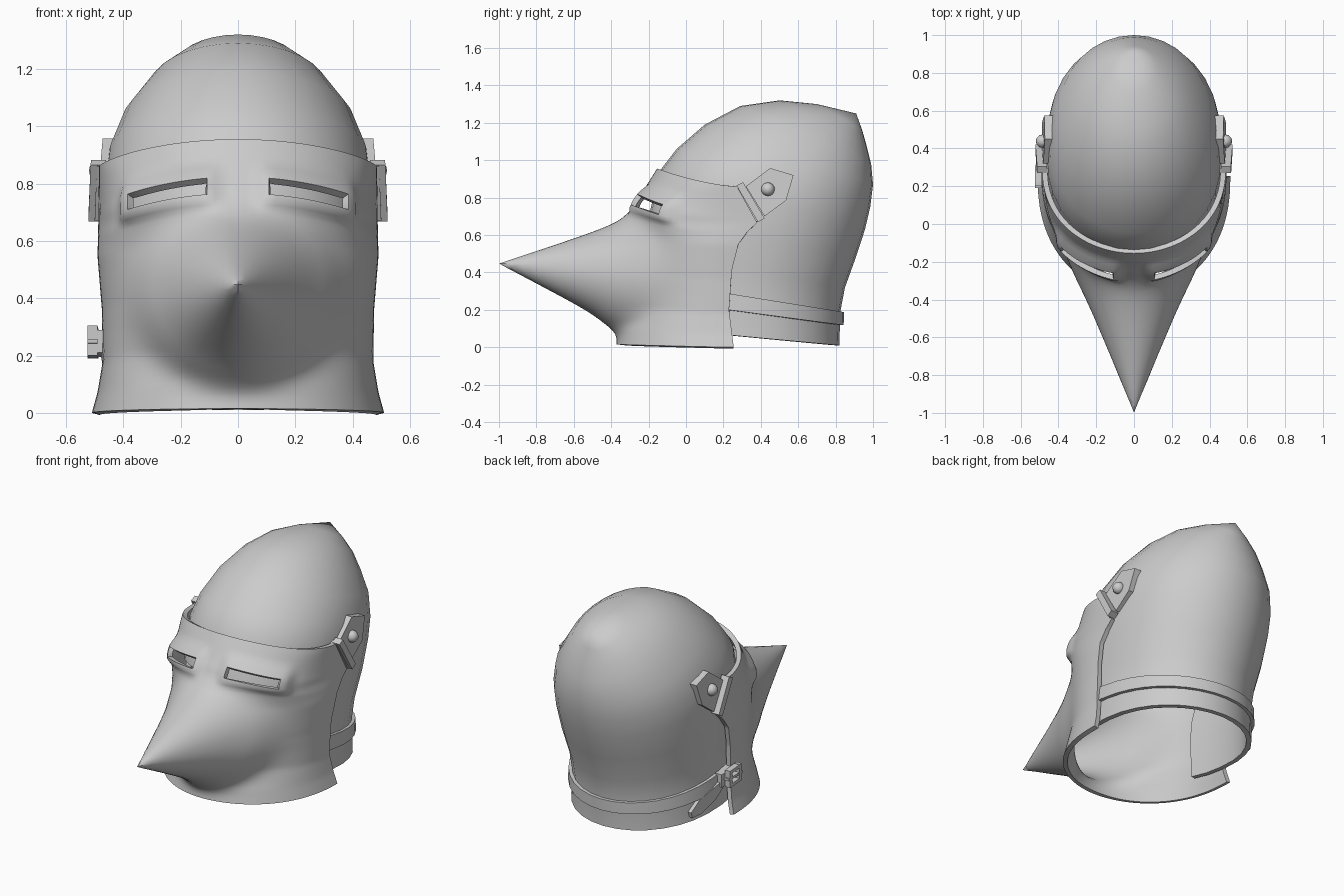
import bpy, bmesh
from math import sin, cos, pi, exp, log, radians, hypot
from mathutils import Vector, Matrix

cube = bpy.data.objects.get("Cube")
if cube:
    bpy.data.objects.remove(cube)

steel = bpy.data.materials.new("steel_grey")
steel.use_nodes = True
COLOUR = (0.6, 0.6, 0.6, 1)
steel.diffuse_color = COLOUR
steel.node_tree.nodes["Principled BSDF"].inputs["Base Color"].default_value = COLOUR


def finish(name, bm, thickness=0, angle=40):
    """Turn a bmesh into a named, shaded object with optional wall thickness."""
    mesh = bpy.data.meshes.new(name)
    bm.to_mesh(mesh)
    bm.free()
    obj = bpy.data.objects.new(name, mesh)
    bpy.context.collection.objects.link(obj)
    mesh.materials.append(steel)
    bpy.ops.object.select_all(action='DESELECT')
    obj.select_set(True)
    bpy.context.view_layer.objects.active = obj
    if thickness:
        mod = obj.modifiers.new("wall", 'SOLIDIFY')
        mod.thickness, mod.offset = thickness, -1
        bpy.ops.object.modifier_apply(modifier=mod.name)
    bpy.ops.object.shade_smooth_by_angle(angle=radians(angle))
    return obj


def grid(rows, keep=lambda r, c: True):
    """Skin rows of points; rows run upward, columns run towards +x at the front."""
    bm = bmesh.new()
    vs = [[bm.verts.new(p) for p in row] for row in rows]
    for r in range(len(rows) - 1):
        for c in range(len(rows[0]) - 1):
            if keep(r, c):
                bm.faces.new((vs[r][c], vs[r][c + 1], vs[r + 1][c + 1], vs[r + 1][c]))
    bmesh.ops.remove_doubles(bm, verts=bm.verts, dist=0.0005)
    loose = [v for v in bm.verts if not v.link_faces]
    bmesh.ops.delete(bm, geom=loose, context='VERTS')
    return bm


def interp(table, x):
    for (x0, y0), (x1, y1) in zip(table, table[1:]):
        if x <= x1:
            return y0 + (y1 - y0) * max(0, (x - x0) / (x1 - x0))
    return table[-1][1]


def ramp(x, lo, hi):
    t = min(1, max(0, (x - lo) / (hi - lo)))
    return t * t * (3 - 2 * t)


# Skull: tilted rings (front y, front z, back y, back z, half width), bottom to tip
RINGS = [(-.25, .11, .82, .01, .45), (-.25, .37, .825, .19, .437),
         (-.25, .5, .85, .32, .445), (-.2, .7, .908, .48, .463),
         (-.135, .95, .957, .63, .467), (-.05, 1.06, .985, .75, .452),
         (.1, 1.19, 1, .87, .4), (.29, 1.29, .99, .98, .31),
         (.5, 1.32, .965, 1.08, .225), (.7, 1.3, .942, 1.16, .122),
         (.91, 1.25, .91, 1.25, 0)]
BROW_FULL = [(.95, .85), (1.2, 1)]


def ring_point(ring, t, grow=0):
    yf, zf, yb, zb, w = ring
    c = cos(t)
    k = c ** interp(BROW_FULL, zf) if c > 0 else -abs(c) ** 0.9
    h = (yb - yf) / 2 + grow
    return ((w + grow) * sin(t), (yf + yb) / 2 - h * k, (zf + zb) / 2 + (zf - zb) / 2 * k)


SEG = 32
skull_rows = [[ring_point(r, 2 * pi * i / SEG) for i in range(SEG + 1)] for r in RINGS]
# leave the face open below the brow
skull = grid(skull_rows, lambda r, c: r > 2 or skull_rows[r][c][1] > .12)
finish("skull", skull, 0.03)

# Strap around the nape
nape, waist = Vector(RINGS[0]), Vector(RINGS[1])
strap_rows = [[ring_point(nape.lerp(waist, f), radians(78 + 204 * i / 20), .02)
               for i in range(21)] for f in (.6, .99)]
finish("nape_strap", grid(strap_rows), 0.022)

# Visor: half-oval shell with a pointed snout, raised brows and sight slots
FRONT = [(0, -.37), (.08, -.355), (.2, -.31), (.6, -.26), (.7, -.28), (.78, -.26), (.95, -.155)]
BACK = [(0, .255), (.2, .23), (.42, .25), (.55, .28), (.62, .33), (.67, .385), (.86, .27)]
WIDTH = [(0, .51), (.08, .49), (.2, .472), (.4, .475), (.6, .49), (.95, .485)]
FULL = [(0, .85), (.3, .85), (.8, .75), (.95, 1)]
COLS, ROWS = 60, 50
TIP_Z = .447


def visor_point(v, a):
    c, s = max(0, cos(a)), sin(a)
    h = v * .95
    z = v * (.86 + .095 * c ** 1.5) + .015 * c * (1 - v)
    z -= .04 * s * s * ramp(v, .65, .8) * (1 - ramp(v, .86, .98))
    x = interp(WIDTH, h) * s
    front = interp(FRONT, h)
    y = .26 - (.26 - front) * c ** interp(FULL, h)
    # snout cone blended softly into the shell
    dz = z - TIP_Z
    r = hypot(x, dz)
    tilt = dz / r if r > 1e-4 else 0
    slope = 2.5 + .5 * max(0, tilt) - .6 * max(0, -tilt)
    cone = -1 + slope * r + 13 * max(0, r - .3) ** 2
    y = -log(exp(-10 * y) + exp(-10 * cone)) / 10
    # swell around the sights
    b = abs(a)
    swell = (.032 * ramp(b, .1, .2) * (1 - ramp(b, .87, 1.05))
             * ramp(v, .73, .79) * (1 - ramp(v, .86, .93)))
    # stretch the sides back to the rear edge
    y += (interp(BACK, z) - .26) * abs(s) ** 14
    return (x + swell * s, y - swell * c, z)


visor_rows = [[visor_point(r / ROWS, pi * (c / COLS - .5)) for c in range(COLS + 1)]
              for r in range(ROWS + 1)]


def outside_slot(r, c):
    column = c - 30 if c >= 30 else 29 - c
    return not (40 <= r < 43 and 4 <= column < 16)


finish("visor", grid(visor_rows, outside_slot), 0.028)


def slab(name, outline, place, depth):
    """Extrude a flat outline; place maps (u, v, depth) to space."""
    bm = bmesh.new()
    lo, hi = ([bm.verts.new(place(u, v, d)) for u, v in outline] for d in depth)
    n = len(outline)
    bm.faces.new(lo)
    bm.faces.new(hi)
    for i in range(n):
        bm.faces.new((lo[i], lo[(i + 1) % n], hi[(i + 1) % n], hi[i]))
    bmesh.ops.recalc_face_normals(bm, faces=bm.faces)
    return finish(name, bm, angle=30)


# Hinges on both sides: plate, barrel, visor leaf and rivet
PLATE = [(.32, .86), (.45, .958), (.575, .92), (.535, .785), (.42, .7)]
BARREL = [(.27, .865), (.305, .883), (.42, .69), (.385, .668)]
LEAF = [(.27, .86), (.295, .87), (.4, .685), (.375, .67)]
for side, m in (("left", 1), ("right", -1)):
    def place(y, z, d, m=m):
        return (m * (d - .09 * max(0, z - .78)), y, z)
    slab(side + "_hinge_plate", PLATE, place, (.44, .488))
    slab(side + "_hinge_barrel", BARREL, place, (.47, .522))
    slab(side + "_hinge_leaf", LEAF, place, (.46, .5))
    bm = bmesh.new()
    bmesh.ops.create_uvsphere(bm, u_segments=12, v_segments=8, radius=.036,
                              matrix=Matrix.Translation((m * .484, .438, .845)))
    finish(side + "_hinge_rivet", bm)


# Buckle on the right: strap end, frame, pin and hanging tail
def on_right(y, z, d):
    return (-d + .25 * max(0, y - .3), y, z)


slab("strap_end", [(.2, .21), (.2, .29), (.34, .275), (.34, .195)], on_right, (.45, .495))
for name, outline in (
        ("buckle_front_bar", [(.2, .2), (.2, .305), (.222, .305), (.222, .2)]),
        ("buckle_back_bar", [(.288, .19), (.288, .295), (.31, .295), (.31, .19)]),
        ("buckle_top_bar", [(.2, .285), (.2, .305), (.31, .295), (.31, .275)]),
        ("buckle_bottom_bar", [(.2, .2), (.2, .22), (.31, .21), (.31, .19)]),
        ("buckle_pin", [(.19, .243), (.19, .257), (.32, .25), (.32, .236)])):
    slab(name, outline, on_right, (.49, .525))
slab("strap_tail", [(.25, .235), (.31, .235), (.49, .16), (.55, .1), (.54, .065),
                    (.48, .07), (.37, .13)], on_right, (.462, .484))
